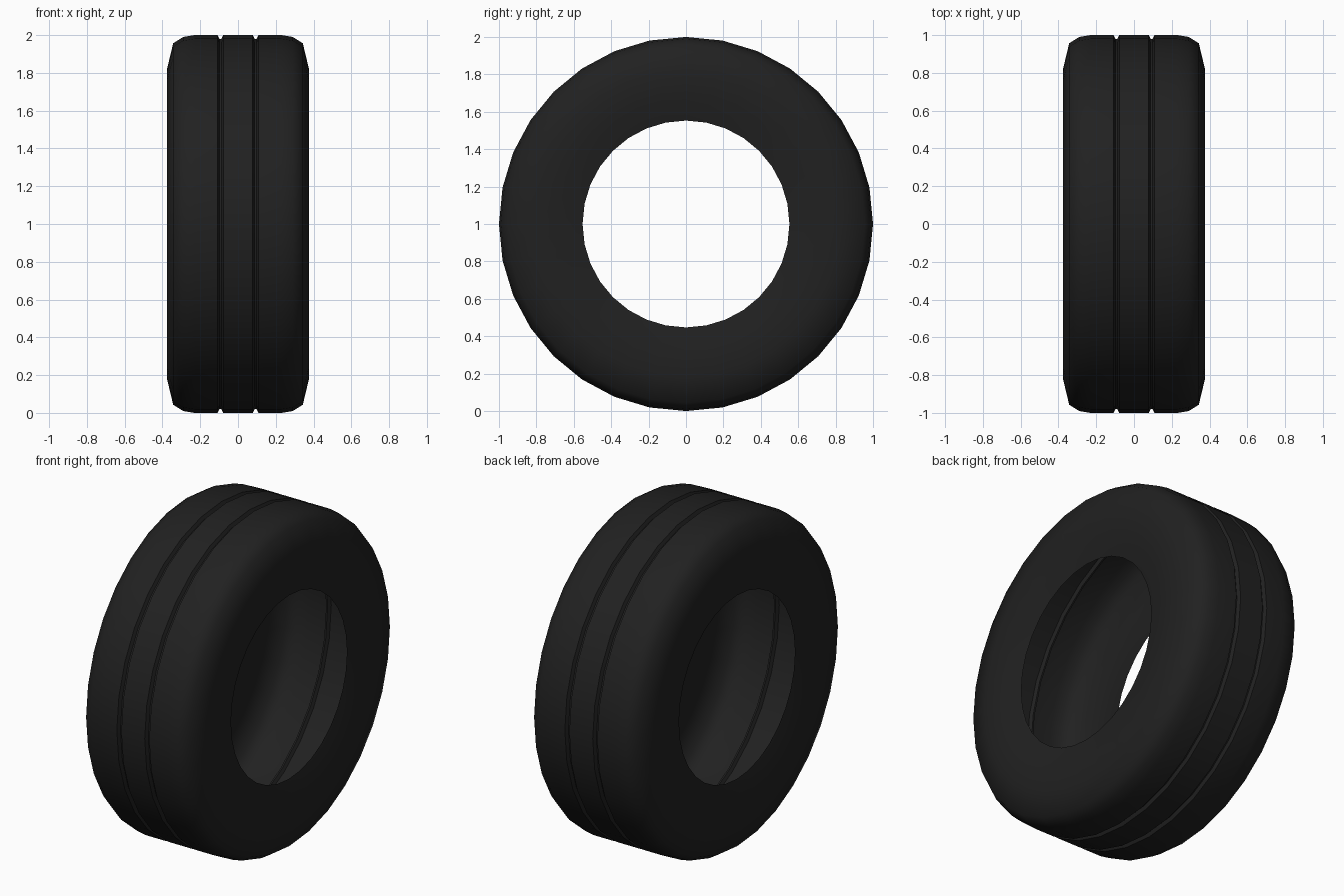
import bpy, bmesh, math

if "Cube" in bpy.data.objects:
    bpy.data.objects.remove(bpy.data.objects["Cube"])

SEGMENTS = 32
# Half profile of the rubber shell: (x offset, radius), from tread centre to inner rim
half = [(0.078, 1.0), (0.088, 0.98), (0.098, 0.98), (0.108, 1.0),
        (0.23, 1.0), (0.29, 0.99), (0.343, 0.957), (0.376, 0.82),
        (0.368, 0.68), (0.34, 0.553)]
profile = [(-x, r) for x, r in reversed(half)] + half

# Lathe the profile around the x axis
bm = bmesh.new()
rings = []
for i in range(SEGMENTS):
    a = 2 * math.pi * i / SEGMENTS
    rings.append([bm.verts.new((x, r * math.sin(a), 1 + r * math.cos(a))) for x, r in profile])
for i in range(SEGMENTS):
    p, q = rings[i], rings[(i + 1) % SEGMENTS]
    for j in range(len(profile) - 1):
        bm.faces.new((p[j], p[j + 1], q[j + 1], q[j]))

# Make the normals point out of the tread
bm.normal_update()
top = max(bm.faces, key=lambda f: f.calc_center_median().z)
if top.normal.z < 0:
    bmesh.ops.reverse_faces(bm, faces=bm.faces[:])

mesh = bpy.data.meshes.new("tire")
bm.to_mesh(mesh)
bm.free()
tire = bpy.data.objects.new("tire", mesh)
bpy.context.collection.objects.link(tire)

# Smooth rubber with crisp tread grooves
bpy.context.view_layer.objects.active = tire
tire.select_set(True)
bpy.ops.object.shade_smooth_by_angle(angle=math.radians(60))

# Black rubber
rubber = bpy.data.materials.new("black_rubber")
rubber.diffuse_color = (0.015, 0.015, 0.015, 1)
rubber.use_nodes = True
rubber.node_tree.nodes["Principled BSDF"].inputs["Base Color"].default_value = rubber.diffuse_color
mesh.materials.append(rubber)
